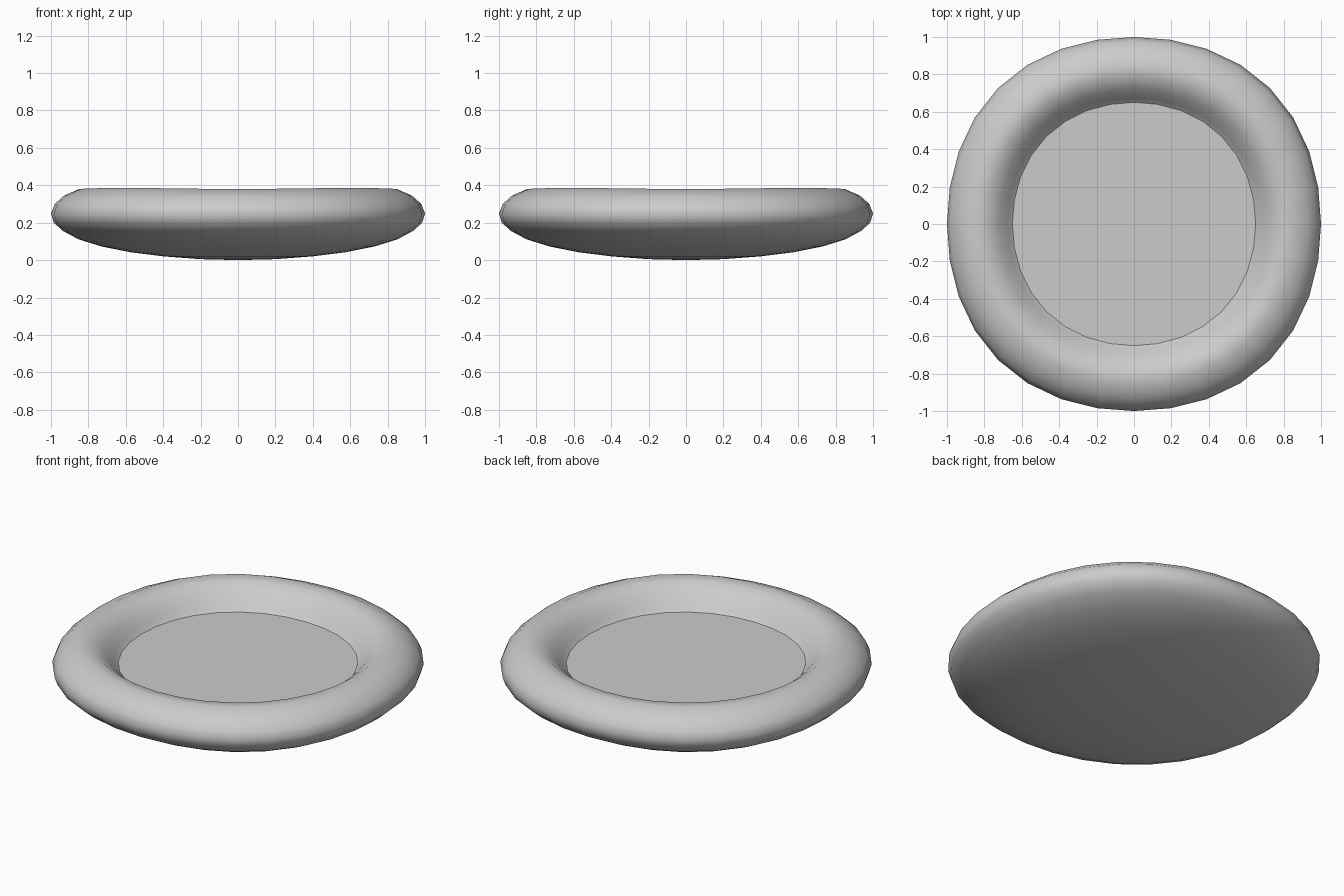
import bpy, bmesh, math

if "Cube" in bpy.data.objects:
    bpy.data.objects.remove(bpy.data.objects["Cube"])

SIDES = 32
FLOOR_Z = 0.25


def ring(bm, r, z):
    # One slightly squared ring, as a subdivided box would give
    verts = []
    for i in range(SIDES):
        a = 2 * math.pi * i / SIDES
        s = math.sin(2 * a) ** 2
        k = r * (1 + 0.028 * s * r)
        lift = 0.006 * s if z > 0.35 else 0
        verts.append(bm.verts.new((k * math.cos(a), k * math.sin(a), z + lift)))
    return verts


def finish(bm, name):
    mesh = bpy.data.meshes.new(name)
    bmesh.ops.recalc_face_normals(bm, faces=bm.faces)
    bm.to_mesh(mesh)
    bm.free()
    obj = bpy.data.objects.new(name, mesh)
    bpy.context.collection.objects.link(obj)
    for p in mesh.polygons:
        p.use_smooth = True
    return obj


# Padded shell: domed underside, rolled rim and bowl hidden under the floor
profile = [(0.2, 0.005), (0.4, 0.02), (0.575, 0.042), (0.73, 0.073),
           (0.85, 0.11), (0.935, 0.155), (0.985, 0.2), (1.0, 0.25),
           (0.98, 0.30), (0.93, 0.345), (0.85, 0.38), (0.78, 0.372),
           (0.72, 0.33), (0.675, 0.28), (0.63, 0.225), (0.5, 0.17), (0.25, 0.14)]
bm = bmesh.new()
rings = [ring(bm, r, z) for r, z in profile]
for a, b in zip(rings, rings[1:]):
    for i in range(SIDES):
        j = (i + 1) % SIDES
        bm.faces.new((a[i], a[j], b[j], b[i]))
for loop, z in ((rings[0], 0.0), (rings[-1], 0.135)):
    c = bm.verts.new((0, 0, z))
    for i in range(SIDES):
        bm.faces.new((loop[i], loop[(i + 1) % SIDES], c))
finish(bm, "padded_shell")

# Flat floor disc tucked into the rim
bm = bmesh.new()
bm.faces.new(ring(bm, 0.70, FLOOR_Z))
finish(bm, "floor_disc")
